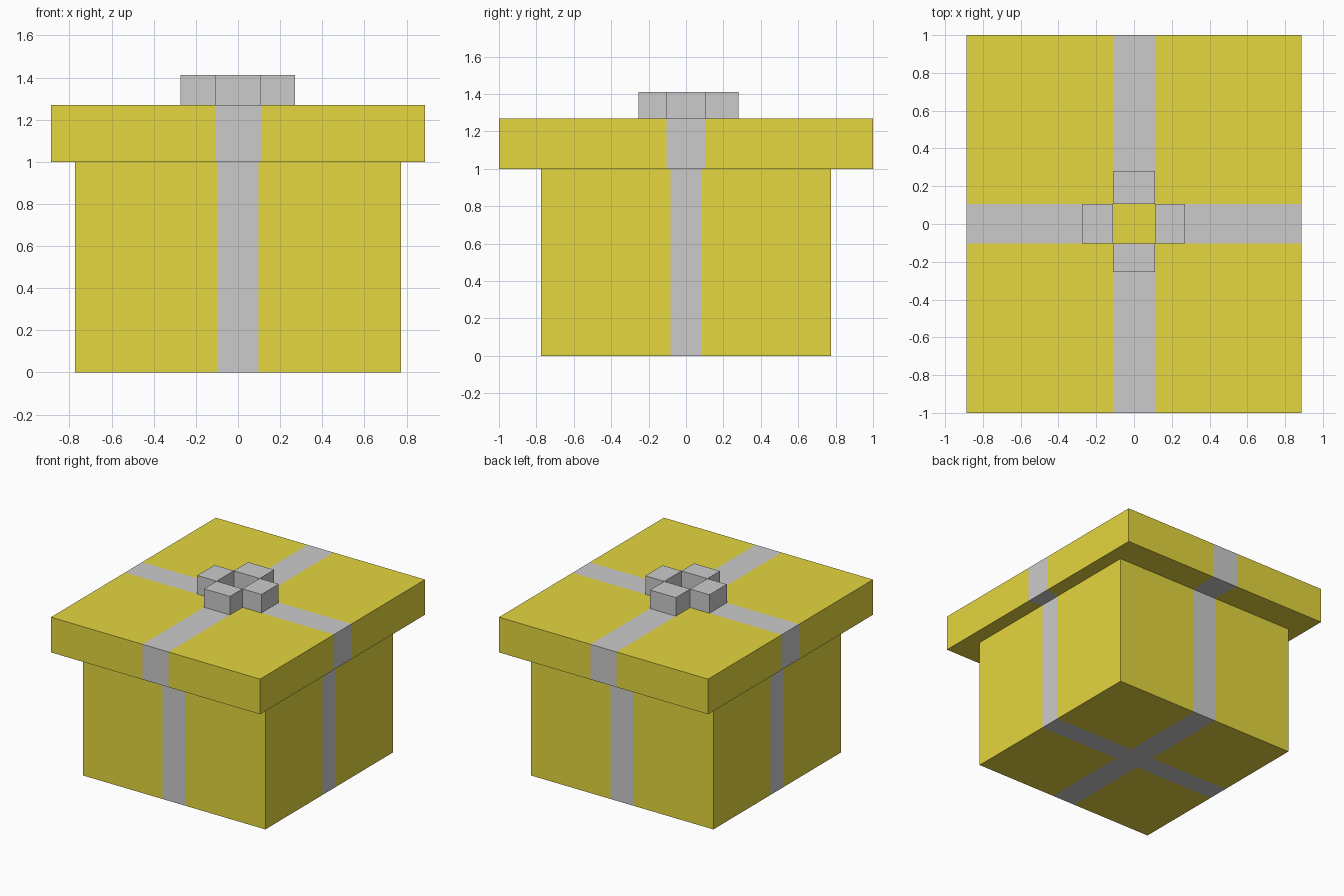
import bpy

if "Cube" in bpy.data.objects:
    bpy.data.objects.remove(bpy.data.objects["Cube"])

gold = bpy.data.materials.new("gold_wrap")
gold.diffuse_color = (0.78, 0.67, 0.05, 1)
gold.use_nodes = True
gold.node_tree.nodes["Principled BSDF"].inputs["Base Color"].default_value = gold.diffuse_color


def make_object(name, quads, mat=None):
    """Flat-shaded mesh from quads, sharing equal corner points."""
    index, faces = {}, []
    for q in quads:
        faces.append([index.setdefault(p, len(index)) for p in q])
    mesh = bpy.data.meshes.new(name)
    mesh.from_pydata(list(index), [], faces)
    if mat:
        mesh.materials.append(mat)
    obj = bpy.data.objects.new(name, mesh)
    bpy.context.collection.objects.link(obj)
    return obj


def outline(level):
    """Perimeter points of a level, counter-clockwise from the front left."""
    xs, ys, z = level
    return ([(x, ys[0], z) for x in xs[:-1]] + [(xs[-1], y, z) for y in ys[:-1]]
            + [(x, ys[-1], z) for x in xs[:0:-1]] + [(xs[0], y, z) for y in ys[:0:-1]])


def walls(low, high):
    """Quads joining two levels, split into (wrap, ribbon)."""
    a, b = outline(low), outline(high)
    n, side = len(a), len(low[0]) - 1
    parts = ([], [])
    for i in range(n):
        j = (i + 1) % n
        parts[i % side == side // 2].append((a[i], a[j], b[j], b[i]))
    return parts


def cap(level, up, skip=(), center_ribbon=True):
    """Grid of quads with a ribbon cross, split into (wrap, ribbon)."""
    xs, ys, z = level
    n = len(xs) - 1
    m = n // 2
    parts = ([], [])
    for i in range(n):
        for j in range(n):
            if (i, j) in skip:
                continue
            q = [(xs[i], ys[j], z), (xs[i + 1], ys[j], z),
                 (xs[i + 1], ys[j + 1], z), (xs[i], ys[j + 1], z)]
            ribbon = (i == m or j == m) and (center_ribbon or i != j)
            parts[ribbon].append(tuple(q if up else q[::-1]))
    return parts


def build(name, *pieces):
    make_object(name, sum((p[0] for p in pieces), []), gold)
    make_object(name + "_ribbon", sum((p[1] for p in pieces), []))


# Box body, open where it meets the lid
body_x, body_y = (-0.775, -0.097, 0.097, 0.775), (-0.775, -0.083, 0.083, 0.775)
bottom, top = (body_x, body_y, 0.0), (body_x, body_y, 1.0)
build("box_body", cap(bottom, up=False), walls(bottom, top))

# Lid: overhang underside, sides and top with openings under the bow
lid_x = (-0.888, -0.274, -0.11, 0.11, 0.271, 0.888)
lid_y = (-1.0, -0.255, -0.103, 0.107, 0.28, 1.0)
neck = ((-0.775, -0.25, -0.097, 0.097, 0.25, 0.775),
        (-0.775, -0.25, -0.083, 0.083, 0.25, 0.775), 1.0)
rim, lid_top = (lid_x, lid_y, 1.0), (lid_x, lid_y, 1.27)
bow_cells = {"left": (1, 2), "right": (3, 2), "front": (2, 1), "back": (2, 3)}
build("lid", walls(neck, rim), walls(rim, lid_top),
      cap(lid_top, up=True, skip=bow_cells.values(), center_ribbon=False))

# Bow: four raised blocks around the middle square
for side, (i, j) in bow_cells.items():
    base = (lid_x[i:i + 2], lid_y[j:j + 2], 1.27)
    high = (base[0], base[1], 1.412)
    quads = sum(walls(base, high), []) + sum(cap(high, up=True), [])
    make_object("bow_" + side, quads)
